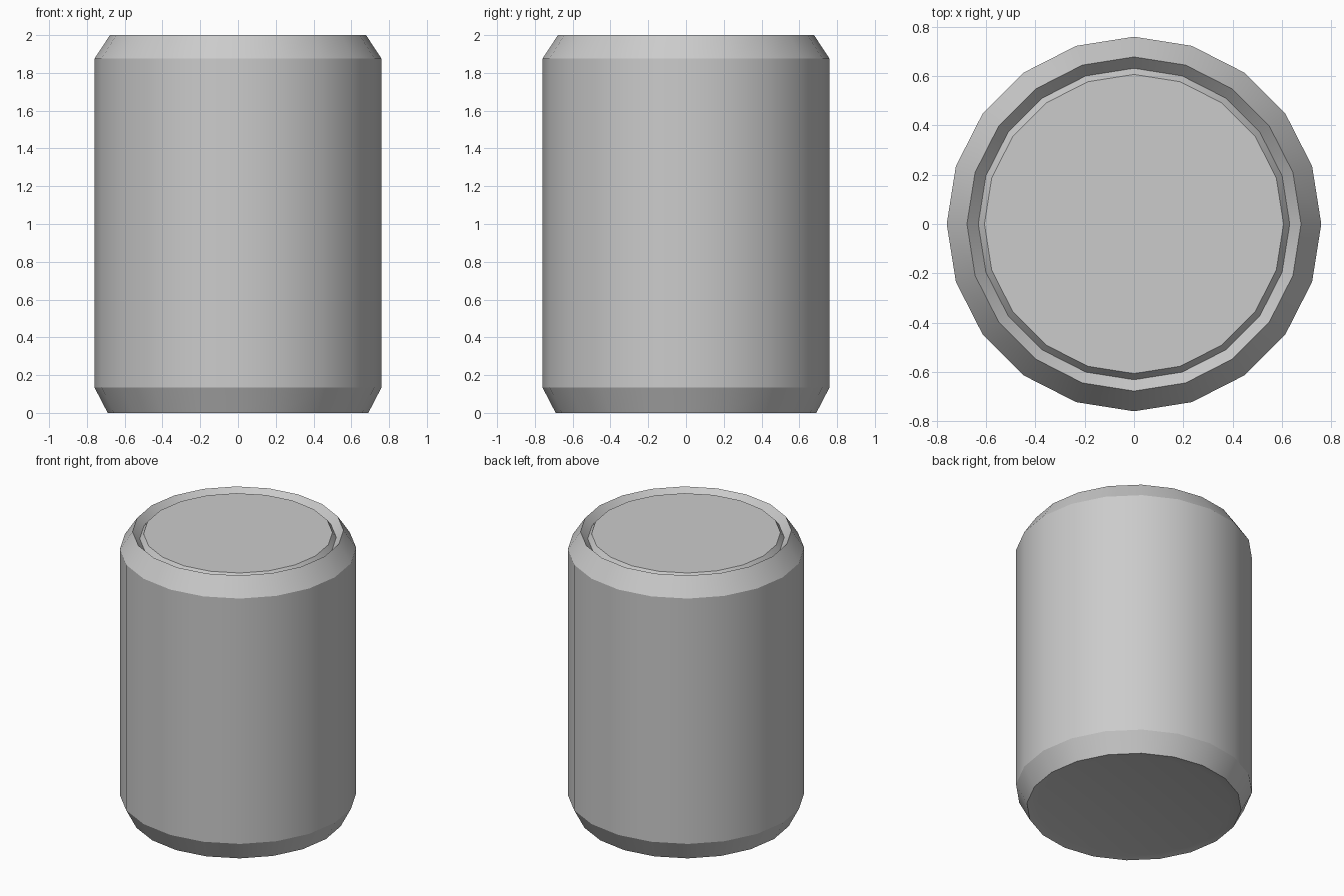
import bpy, bmesh
from math import cos, sin, pi, radians

SIDES = 20

# Remove the default cube
cube = bpy.data.objects.get("Cube")
if cube:
    bpy.data.objects.remove(cube, do_unlink=True)

# Single grey material
grey = bpy.data.materials.new("plain grey")
grey.use_nodes = True
colour = (0.6, 0.6, 0.6, 1)
grey.diffuse_color = colour
grey.node_tree.nodes["Principled BSDF"].inputs["Base Color"].default_value = colour


def lathe(name, profile):
    """Spin (radius, height) points into a closed solid, bottom to top."""
    bm = bmesh.new()
    rings = [[bm.verts.new((r * cos(2 * pi * i / SIDES), r * sin(2 * pi * i / SIDES), z))
              for i in range(SIDES)] for r, z in profile]
    for low, high in zip(rings, rings[1:]):
        for i in range(SIDES):
            j = (i + 1) % SIDES
            bm.faces.new((low[i], low[j], high[j], high[i]))
    bm.faces.new(rings[0][::-1])
    bm.faces.new(rings[-1])
    mesh = bpy.data.meshes.new(name)
    bm.to_mesh(mesh)
    bm.free()
    mesh.materials.append(grey)
    obj = bpy.data.objects.new(name, mesh)
    bpy.context.collection.objects.link(obj)
    bpy.ops.object.select_all(action="DESELECT")
    obj.select_set(True)
    bpy.context.view_layer.objects.active = obj
    bpy.ops.object.shade_smooth_by_angle(angle=radians(24))
    return obj


# Chamfered can body with a shallow V groove around the sunken lid
lathe("can_body", [
    (0.62, 0.015), (0.69, 0),                           # slightly dished base
    (0.76, 0.135), (0.76, 1.875), (0.678, 2),           # wall, shoulder
    (0.632, 1.95), (0.607, 1.985),                      # groove, lid edge
])
